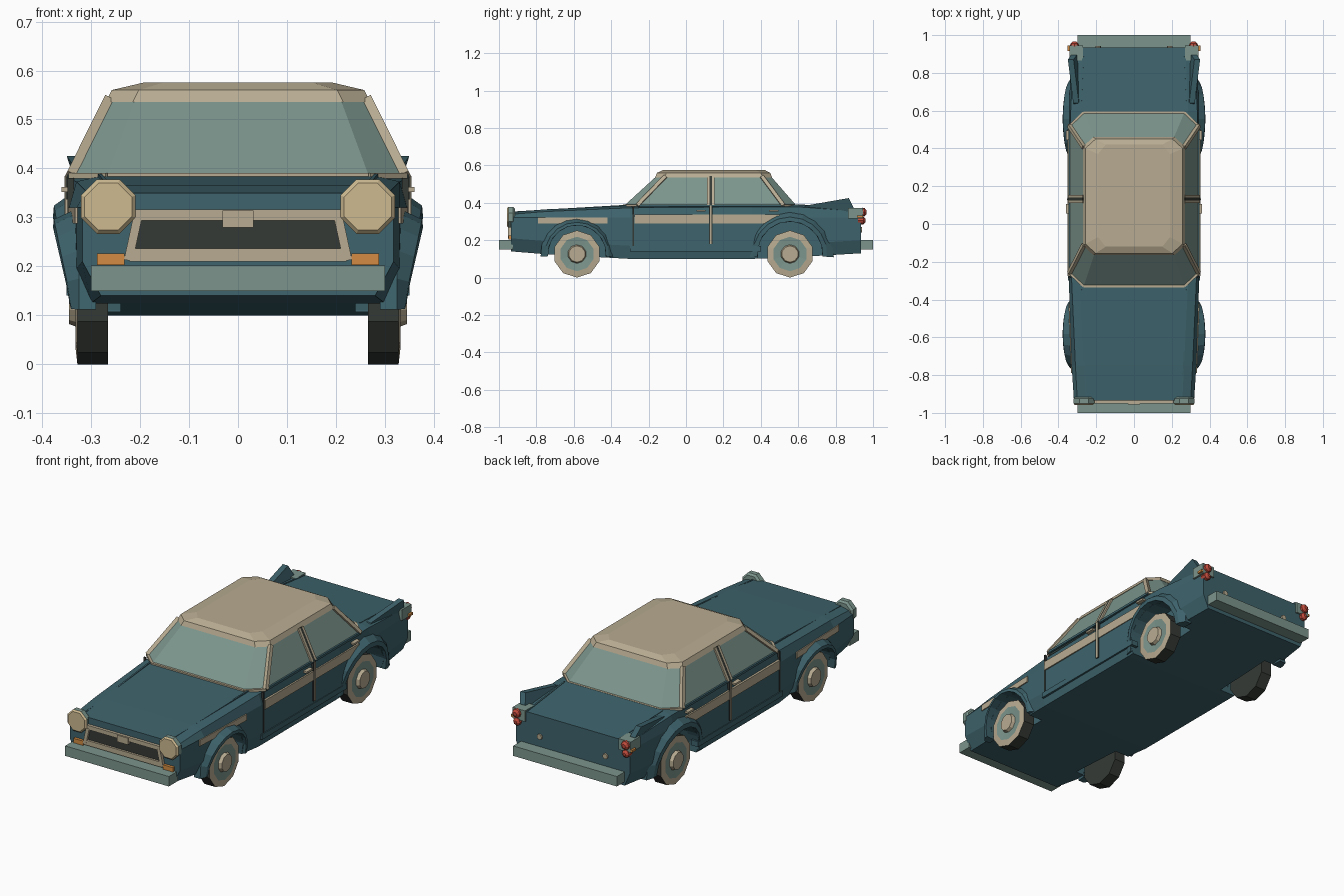
import bpy, bmesh, math
from mathutils import Vector

if "Cube" in bpy.data.objects:
    bpy.data.objects.remove(bpy.data.objects["Cube"], do_unlink=True)


def material(name, r, g, b):
    m = bpy.data.materials.new(name)
    m.use_nodes = True
    m.diffuse_color = (r, g, b, 1)
    m.node_tree.nodes["Principled BSDF"].inputs["Base Color"].default_value = (r, g, b, 1)
    return m


TEAL = material("teal paint", 0.048, 0.125, 0.15)
CHROME = material("pale green glass and chrome", 0.2, 0.3, 0.265)
CREAM = material("cream paint", 0.48, 0.41, 0.285)
LENS = material("warm lamp lens", 0.61, 0.49, 0.28)
RUBBER = material("dark rubber", 0.035, 0.042, 0.036)
ORANGE = material("amber lamp", 0.65, 0.26, 0.055)
RED = material("red lamp", 0.52, 0.07, 0.045)


def build(name, verts, faces, mats, face_mats=None, mirror=False):
    """Mesh object from points, optionally mirrored left to right."""
    me = bpy.data.meshes.new(name)
    me.from_pydata([tuple(v) for v in verts], [], faces)
    for m in mats:
        me.materials.append(m)
    if face_mats:
        for p, i in zip(me.polygons, face_mats):
            p.material_index = i
    bm = bmesh.new()
    bm.from_mesh(me)
    bmesh.ops.recalc_face_normals(bm, faces=bm.faces)
    bm.to_mesh(me)
    bm.free()
    ob = bpy.data.objects.new(name, me)
    bpy.context.collection.objects.link(ob)
    if mirror:
        mod = ob.modifiers.new("Mirror", "MIRROR")
        mod.use_mirror_merge = False
    return ob


def loft(name, rings, mats, rule=None, mirror=False, closed=False):
    """Skin equal-length rings; rule(ring, side) picks a material slot."""
    n, k = len(rings[0]), len(rings)
    faces, idx = [], []
    for j in range(k if closed else k - 1):
        for i in range(n):
            a, b, c = j * n, ((j + 1) % k) * n, (i + 1) % n
            faces.append((a + i, a + c, b + c, b + i))
            idx.append(rule(j, i) if rule else 0)
    if not closed:
        faces += [tuple(range(n)), tuple(range((k - 1) * n, k * n))]
        idx += [rule(0, 0), rule(k - 2, 0)] if rule else [0, 0]
    return build(name, [p for r in rings for p in r], faces, mats, idx, mirror)


def box(name, x, y, z, mat, mirror=False):
    rings = [[(a, y[0], z[0]), (a, y[1], z[0]), (a, y[1], z[1]), (a, y[0], z[1])] for a in x]
    return loft(name, rings, [mat], mirror=mirror)


def beam(name, p, q, t, mat, mirror=True):
    """Square bar from p to q."""
    p, q = Vector(p), Vector(q)
    d = (q - p).normalized()
    u = d.cross(Vector((0, 1, 0)) if abs(d.y) < 0.9 else Vector((1, 0, 0))).normalized()
    v = d.cross(u)
    rings = [[e + (u * a + v * b) * t / 2 for a, b in ((-1, -1), (1, -1), (1, 1), (-1, 1))]
             for e in (p, q)]
    return loft(name, rings, [mat], mirror=mirror)


def lathe(name, c, axis, profile, mats, bands, sides, phase=0.0, mirror=True):
    """Turned part; profile holds (distance along axis, radius)."""
    rings = []
    for d, r in profile:
        ring = []
        for i in range(sides):
            t = math.tau * i / sides + phase
            s, w = r * math.sin(t), r * math.cos(t)
            ring.append((d, c[1] + s, c[2] + w) if axis == "x" else (c[0] + s, d, c[2] + w))
        rings.append(ring)
    return loft(name, rings, mats, lambda j, i: bands[j], mirror)


# Body shell: stations of y, bottom width, side width, top width, bottom, top
stations = [(-0.935, 0.28, 0.318, 0.30, 0.14, 0.35), (-0.75, 0.30, 0.33, 0.31, 0.125, 0.365),
            (-0.3, 0.33, 0.345, 0.33, 0.1, 0.385), (0.35, 0.33, 0.348, 0.34, 0.1, 0.39),
            (0.6, 0.33, 0.345, 0.335, 0.11, 0.39), (0.935, 0.30, 0.33, 0.32, 0.13, 0.365)]
rings = []
for y, wb, wm, wt, zb, zt in stations:
    half = [(wb, zb), (wm, zb + 0.07), (wm, 0.32), (wt, zt - 0.012), (wt - 0.05, zt)]
    rings.append([(x, y, z) for x, z in half] + [(-x, y, z) for x, z in reversed(half)])
body = loft("body_shell", rings, [TEAL])

# Wheel wells
WHEELS = (("front", -0.583, 0.155, 0.195), ("rear", 0.556, 0.175, 0.235))
cutters = []
for tag, y, r_in, r_out in WHEELS:
    for s in (-1, 1):
        cut = lathe("well_cutter", (0, y, 0.125), "x", [(0.24 * s, r_in), (0.45 * s, r_in)],
                    [TEAL], [0], 16, 0.1, False)
        cut.hide_render = True
        mod = body.modifiers.new("Well", "BOOLEAN")
        mod.operation, mod.solver, mod.object = "DIFFERENCE", "EXACT", cut
        cutters.append(cut)
dg = bpy.context.evaluated_depsgraph_get()
baked = bpy.data.meshes.new_from_object(body.evaluated_get(dg))
body.modifiers.clear()
body.data = baked
for cut in cutters:
    bpy.data.objects.remove(cut, do_unlink=True)

# Wheels and flared arches
for tag, y, r_in, r_out in WHEELS:
    lathe(tag + "_wheel", (0, y, 0.126), "x",
          [(0.265, 0.126), (0.328, 0.126), (0.332, 0.092), (0.328, 0.05), (0.345, 0.044)],
          [RUBBER, CREAM, CHROME], [0, 1, 2, 1], 10)
    arch = []
    for i in range(11):
        t = math.radians(-4 + 18.8 * i)
        c, s = math.cos(t), max(math.sin(t), 0)
        bulge = 0.342 + 0.036 * s
        mid = r_in * 0.6 + r_out * 0.4
        arch.append([(x, y + r * c, 0.125 + r * math.sin(t)) for x, r in
                     ((0.29, r_in), (bulge, r_in), (bulge - 0.002, mid), (0.325, r_out), (0.29, r_out))])
    loft(tag + "_arch_flare", arch, [TEAL], mirror=True)


# Cabin: eight-sided glass house and roof cap
def octagon(x, y0, y1, cx, cy, z):
    half = [(x - cx, y0), (x, y0 + cy), (x, y1 - cy), (x - cx, y1)]
    return [(a, b, z) for a, b in half] + [(-a, b, z) for a, b in reversed(half)]


base = octagon(0.342, -0.33, 0.59, 0.075, 0.07, 0.385)
top = octagon(0.265, -0.16, 0.455, 0.055, 0.05, 0.54)
loft("window_glass", [base, top], [CHROME])
loft("roof", [octagon(0.27, -0.165, 0.46, 0.055, 0.05, 0.536),
              octagon(0.258, -0.155, 0.45, 0.055, 0.05, 0.56),
              octagon(0.19, -0.12, 0.42, 0.04, 0.05, 0.576)], [CREAM])
for i, tag in ((1, "front_pillar"), (2, "rear_pillar")):
    beam(tag, base[i], top[i], 0.02, CREAM)
for i, tag in ((0, "front_corner_trim"), (1, "side_window_trim"), (2, "rear_corner_trim")):
    beam(tag, base[i], base[i + 1], 0.012, TEAL if i == 1 else CREAM)
beam("windscreen_trim", base[7], base[0], 0.012, CREAM, False)
beam("rear_window_trim", base[3], base[4], 0.012, CREAM, False)
for y, m in ((0.118, CREAM), (0.132, RUBBER), (0.146, CREAM)):
    beam("centre_pillar", (0.343, y, 0.385), (0.266, y, 0.54), 0.014, m)

# Doors, stripes and handles
box("door_stripe", (0.34, 0.352), (-0.275, 0.5), (0.29, 0.338), CREAM, True)
box("door_gap", (0.34, 0.3525), (0.122, 0.142), (0.18, 0.385), RUBBER, True)
box("door_gap_trim", (0.34, 0.354), (0.128, 0.136), (0.18, 0.385), CREAM, True)
box("front_door_gap", (0.335, 0.348), (-0.285, -0.277), (0.17, 0.38), RUBBER, True)
box("sill", (0.31, 0.35), (-0.3, 0.4), (0.14, 0.168), TEAL, True)
for y in (0.08, 0.47):
    box("door_handle", (0.335, 0.36), (y - 0.025, y + 0.025), (0.352, 0.362), CREAM, True)
stripe = [[(x + d, y, z) for x, y, z in ((0.325, -0.79, 0.288), (0.339, -0.42, 0.288),
                                      (0.339, -0.42, 0.32), (0.325, -0.79, 0.32))]
          for d in (0.0, 0.008)]
loft("front_fender_stripe", stripe, [CREAM], mirror=True)

# Hood and boot panel creases
beam("hood_crease", (0.252, -0.93, 0.349), (0.282, -0.32, 0.385), 0.008, TEAL)
beam("boot_crease", (0.268, 0.93, 0.364), (0.283, 0.6, 0.388), 0.008, TEAL)

# Tail fins
fin = [(0.62, 0.36), (0.64, 0.385), (0.87, 0.425), (0.895, 0.375), (0.895, 0.34)]
loft("tail_fin", [[(x + (z - 0.34) * 0.35 + (y - 0.62) * 0.06, y, z) for y, z in fin]
                  for x in (0.275, 0.305)], [TEAL], mirror=True)
box("tail_lamp_housing", (0.27, 0.342), (0.865, 0.945), (0.315, 0.372), CHROME, True)
lathe("tail_lamp", (0.315, 0, 0.35), "y", [(0.94, 0.024), (0.955, 0.022), (0.965, 0.01)],
      [RED], [0, 0], 8)
lathe("lower_tail_lamp", (0.315, 0, 0.305), "y", [(0.92, 0.02), (0.95, 0.02), (0.96, 0.008)],
      [RED], [0, 0], 8)
box("rear_side_marker", (0.325, 0.352), (0.915, 0.945), (0.32, 0.332), ORANGE, True)
lathe("rear_reflector", (0.19, 0, 0.255), "y", [(0.93, 0.016), (0.942, 0.014)], [CREAM], [0], 8)

# Bumpers
box("front_bumper", (-0.3, 0.3), (-1.0, -0.925), (0.15, 0.202), CHROME)
box("rear_bumper", (-0.3, 0.3), (0.925, 1.0), (0.15, 0.202), CHROME)

# Headlamps and turn signals
lathe("headlamp", (0.265, 0, 0.322), "y",
      [(-0.915, 0.05), (-0.925, 0.06), (-0.95, 0.06), (-0.958, 0.052)],
      [CHROME, LENS], [0, 0, 1], 8, math.pi / 8)
box("turn_signal", (0.232, 0.288), (-0.95, -0.925), (0.203, 0.226), ORANGE, True)

# Grille
loft("grille", [[(-0.2, y, 0.297), (0.2, y, 0.297), (0.222, y, 0.22), (-0.222, y, 0.22)]
                for y in (-0.932, -0.939)], [RUBBER])
box("grille_top_bar", (-0.21, 0.21), (-0.95, -0.93), (0.294, 0.316), CREAM)
box("grille_bottom_bar", (-0.222, 0.222), (-0.95, -0.93), (0.21, 0.236), CREAM)
beam("grille_side_bar", (0.205, -0.942, 0.3), (0.224, -0.942, 0.212), 0.018, CREAM)
box("grille_plate", (-0.032, 0.032), (-0.956, -0.935), (0.279, 0.314), CREAM)
